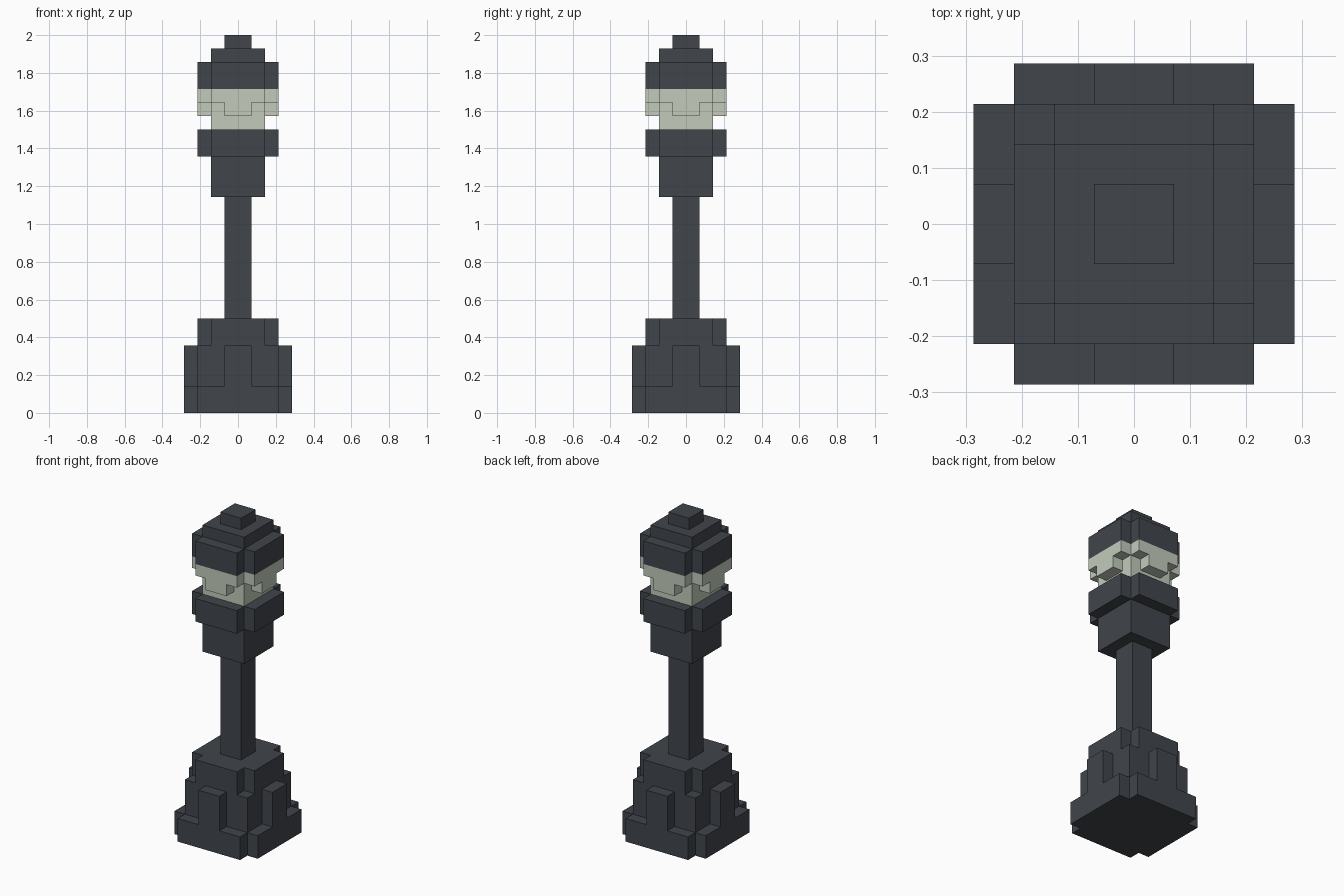
import bpy
import bmesh

cube = bpy.data.objects.get("Cube")
if cube:
    bpy.data.objects.remove(cube, do_unlink=True)

U = 2 / 28  # size of one block


def material(name, color):
    m = bpy.data.materials.new(name)
    m.use_nodes = True
    m.diffuse_color = color
    m.node_tree.nodes["Principled BSDF"].inputs["Base Color"].default_value = color
    return m


iron = material("dark iron", (0.052, 0.059, 0.070, 1))
glass = material("pale glass", (0.54, 0.60, 0.50, 1))


def square(r):
    return [(-r, -r), (r, -r), (r, r), (-r, r)]


def plus(r, n):
    """Square outline of half width r with its corners cut back to n."""
    corner = [(r, -n), (r, n), (n, n)]
    pts = []
    for _ in range(4):
        pts += corner[1:]
        pts.append((n, r))
        pts = [(y, -x) for x, y in pts]
    # keep each corner's three points in order around the outline
    return pts


def prism(name, outline, z0, z1, mat):
    """Extrude a flat outline between two heights, all in blocks."""
    bm = bmesh.new()
    face = bm.faces.new([bm.verts.new((x * U, y * U, z0 * U)) for x, y in outline])
    top = bmesh.ops.extrude_face_region(bm, geom=[face], use_keep_orig=True)
    verts = [v for v in top["geom"] if isinstance(v, bmesh.types.BMVert)]
    bmesh.ops.translate(bm, verts=verts, vec=(0, 0, (z1 - z0) * U))
    bmesh.ops.recalc_face_normals(bm, faces=bm.faces)
    mesh = bpy.data.meshes.new(name)
    bm.to_mesh(mesh)
    bm.free()
    mesh.materials.append(mat)
    obj = bpy.data.objects.new(name, mesh)
    bpy.context.collection.objects.link(obj)
    return obj


def ribs(name, inner, z0, z1, mat):
    """Four ribs, one on each side, two blocks wide and one deep."""
    rib = [(-1, -inner - 1), (1, -inner - 1), (1, -inner), (-1, -inner)]
    for side in ("front", "left", "back", "right"):
        prism(f"{side}_{name}", rib, z0, z1, mat)
        rib = [(-y, x) for x, y in rib]


# Base
prism("base_plinth", plus(4, 3), 0, 2, iron)
prism("base_body", square(3), 2, 5, iron)
ribs("base_rib", 3, 2, 5, iron)
prism("base_shoulder", plus(3, 2), 5, 7, iron)

# Post and lantern holder
prism("post", square(1), 7, 16, iron)
prism("holder_neck", square(2), 16, 19, iron)
prism("holder_rim", plus(3, 2), 19, 21, iron)

# Glass
prism("glass_core", square(2), 21, 23, glass)
ribs("glass_tab", 2, 22, 23, glass)
prism("glass_band", plus(3, 2), 23, 24, glass)

# Cap
prism("cap_brim", plus(3, 2), 24, 26, iron)
prism("cap_step", square(2), 26, 27, iron)
prism("cap_finial", square(1), 27, 28, iron)
